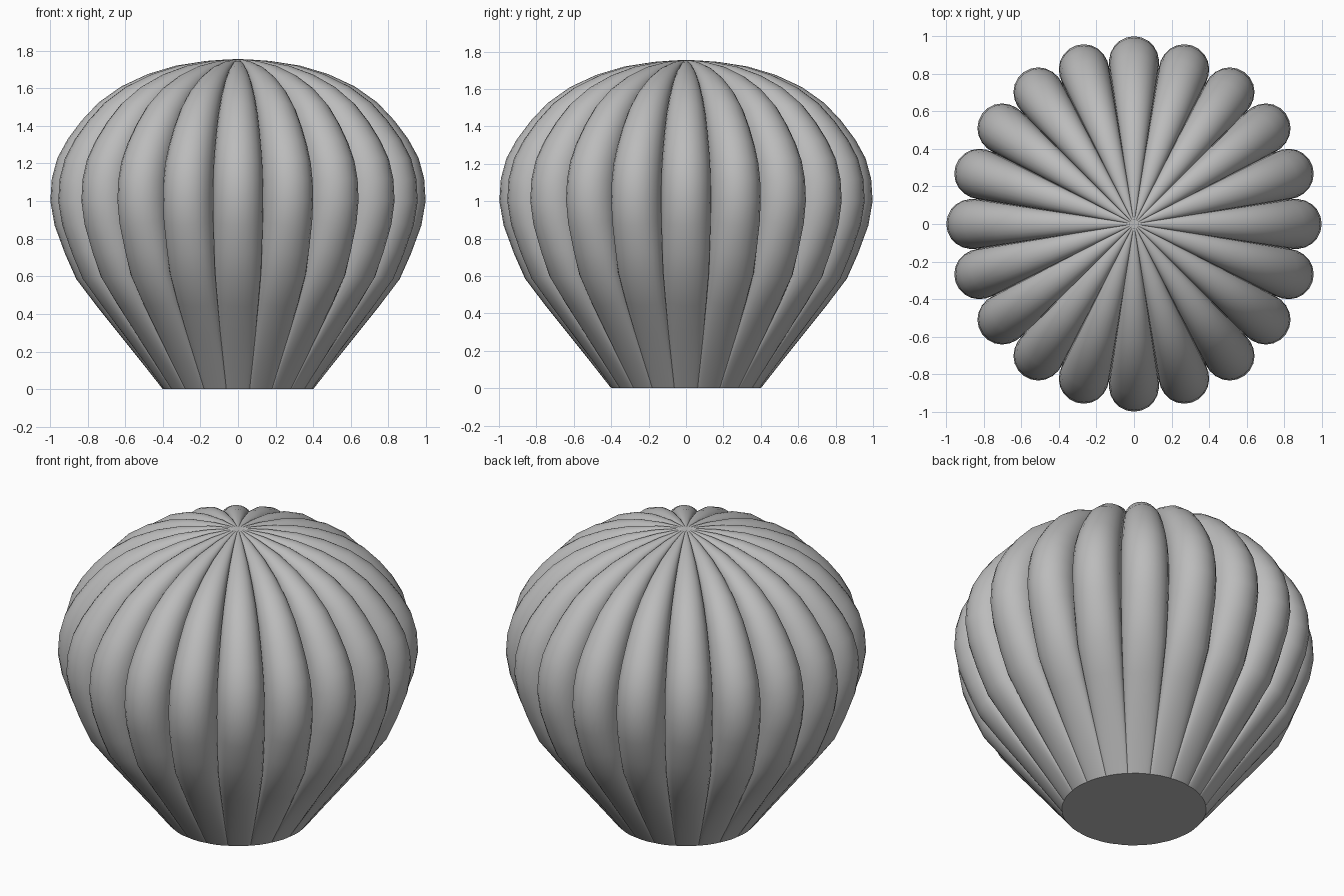
import bpy, bmesh, math
from mathutils import Vector

cube = bpy.data.objects.get("Cube")
if cube:
    bpy.data.objects.remove(cube)

LOBES = 20
HALF = math.pi / LOBES          # half angle of one lobe
STEPS = 6                       # section steps from groove to ridge

# Ridge outline from neck to crown: (radius, height)
outline = [(0.4, 0.0), (0.51, 0.14), (0.63, 0.29), (0.75, 0.44), (0.86, 0.585),
           (0.92, 0.72), (0.975, 0.87), (0.998, 1.0), (0.99, 1.12), (0.96, 1.23),
           (0.905, 1.33), (0.83, 1.43), (0.74, 1.525), (0.62, 1.61), (0.48, 1.675),
           (0.33, 1.72), (0.17, 1.745), (0.06, 1.753)]


def groove_depth(r, z):
    """Grooves are deepest at the widest height and fade to neck and crown."""
    return (0.01 + 0.15 * min(1, z / 0.95)) * r ** 1.3


# One full turn of (angle, drop) pairs; each lobe is a half ellipse
section = []
for lobe in range(LOBES):
    for k in range(-STEPS, STEPS):
        t = math.pi / 2 * k / STEPS
        section.append((2 * HALF * lobe + HALF * math.sin(t), 1 - math.cos(t)))

bm = bmesh.new()
rings = []
for i, (r, z) in enumerate(outline):
    a, b = outline[max(i - 1, 0)], outline[min(i + 1, len(outline) - 1)]
    normal = Vector((b[1] - a[1], a[0] - b[0])).normalized()
    if i == 0:
        normal = Vector((1, 0))  # keep the neck rim flat
    ring = []
    for angle, drop in section:
        d = drop * groove_depth(r, z)
        rad, h = r - d * normal.x, z - d * normal.y
        ring.append(bm.verts.new((rad * math.cos(angle), rad * math.sin(angle), h)))
    rings.append(ring)

# Skin between the rings
n = len(section)
for low, high in zip(rings, rings[1:]):
    for j in range(n):
        k = (j + 1) % n
        bm.faces.new((low[j], low[k], high[k], high[j]))

# Crown fan and flat base
crown = bm.verts.new((0, 0, 1.755))
for j in range(n):
    bm.faces.new((rings[-1][j], rings[-1][(j + 1) % n], crown))
bm.faces.new(rings[0][::-1])

mesh = bpy.data.meshes.new("balloon_envelope")
bm.to_mesh(mesh)
bm.free()
envelope = bpy.data.objects.new("balloon_envelope", mesh)
bpy.context.collection.objects.link(envelope)

# Single grey fabric
GREY = (0.5, 0.5, 0.5, 1)
fabric = bpy.data.materials.new("grey_fabric")
fabric.use_nodes = True
fabric.diffuse_color = GREY
fabric.node_tree.nodes["Principled BSDF"].inputs["Base Color"].default_value = GREY
mesh.materials.append(fabric)

# Smooth lobes, crisp grooves and rim
bpy.context.view_layer.objects.active = envelope
envelope.select_set(True)
bpy.ops.object.shade_smooth_by_angle(angle=math.radians(50))
